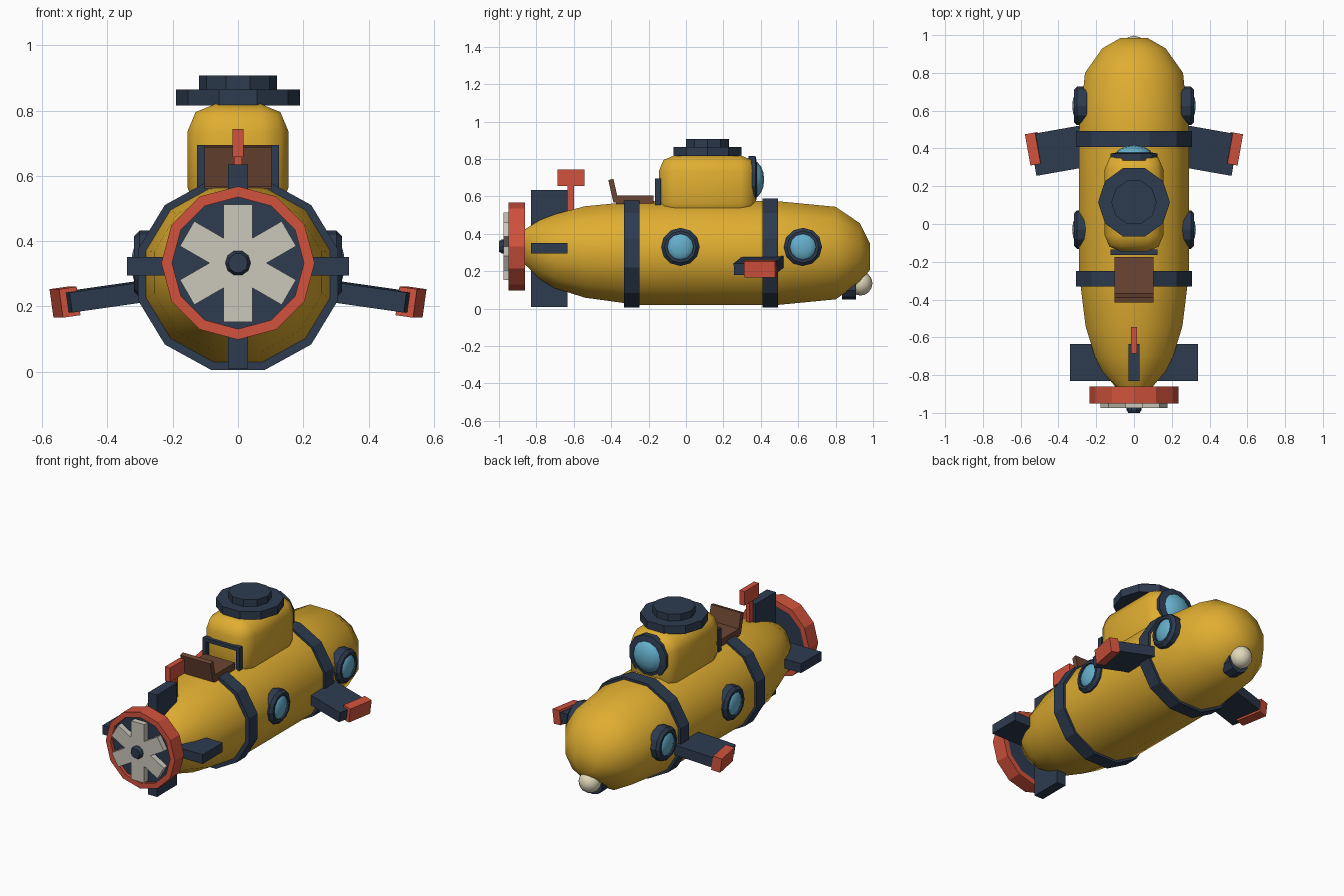
import bpy, bmesh
from math import sin, cos, pi, radians
from mathutils import Vector, Euler

if "Cube" in bpy.data.objects:
    bpy.data.objects.remove(bpy.data.objects["Cube"])


def material(name, rgb):
    m = bpy.data.materials.new(name)
    m.use_nodes = True
    m.diffuse_color = (*rgb, 1)
    m.node_tree.nodes["Principled BSDF"].inputs["Base Color"].default_value = (*rgb, 1)
    return m


yellow = material("yellow paint", (0.74, 0.42, 0.03))
navy = material("navy metal", (0.026, 0.043, 0.078))
red = material("red paint", (0.64, 0.085, 0.046))
cream = material("pale blades", (0.60, 0.57, 0.50))
lamp_white = material("lamp cream", (0.76, 0.70, 0.50))
blue = material("blue glass", (0.13, 0.43, 0.60))
brown = material("brown wood", (0.15, 0.06, 0.033))


def finish(bm, name, mat, smooth=None):
    bmesh.ops.recalc_face_normals(bm, faces=bm.faces[:])
    mesh = bpy.data.meshes.new(name)
    bm.to_mesh(mesh)
    bm.free()
    ob = bpy.data.objects.new(name, mesh)
    bpy.context.collection.objects.link(ob)
    mesh.materials.append(mat)
    if smooth:
        bpy.ops.object.select_all(action='DESELECT')
        bpy.context.view_layer.objects.active = ob
        ob.select_set(True)
        bpy.ops.object.shade_smooth_by_angle(angle=radians(smooth))
    return ob


def box(name, size, loc, mat, rot=(0, 0, 0), bevel=0, segments=2, smooth=None):
    bm = bmesh.new()
    bmesh.ops.create_cube(bm, size=1)
    bmesh.ops.scale(bm, vec=size, verts=bm.verts)
    if bevel:
        bmesh.ops.bevel(bm, geom=bm.edges[:], offset=bevel, segments=segments,
                        profile=0.5, affect='EDGES')
    ob = finish(bm, name, mat, smooth)
    ob.location = loc
    ob.rotation_euler = rot
    return ob


def lathe(name, profile, sides, loc, axis, mat, phase=0, stretch=1, smooth=None, ring=False):
    """Turn (distance, radius[, rise]) points about an axis; ring joins last to first."""
    bm = bmesh.new()
    loops = []
    for p in profile:
        t, r = p[0], p[1]
        rise = p[2] if len(p) > 2 else 0
        loop = []
        for i in range(sides):
            a = 2 * pi * (i + phase) / sides
            u, v = r * cos(a) * stretch, r * sin(a) + rise
            co = {'X': (t, u, v), 'Y': (u, t, v), 'Z': (u, v, t)}[axis]
            loop.append(bm.verts.new(Vector(co) + Vector(loc)))
        loops.append(loop)
    pairs = list(zip(loops, loops[1:]))
    if ring:
        pairs.append((loops[-1], loops[0]))
    else:
        bm.faces.new(loops[0])
        bm.faces.new(loops[-1])
    for a, b in pairs:
        for i in range(sides):
            j = (i + 1) % sides
            bm.faces.new((a[i], a[j], b[j], b[i]))
    return finish(bm, name, mat, smooth)


def dome(name, radii, loc, mat):
    bm = bmesh.new()
    bmesh.ops.create_uvsphere(bm, u_segments=12, v_segments=8, radius=1)
    bmesh.ops.scale(bm, vec=radii, verts=bm.verts)
    bmesh.ops.translate(bm, vec=loc, verts=bm.verts)
    return finish(bm, name, mat, 60)


# Hull with tapered stern and rounded nose, plus its two bands
hull = [(-0.87, 0.09, 0.035), (-0.78, 0.165, 0.018), (-0.70, 0.205, 0.01), (-0.54, 0.253, 0.006),
        (-0.25, 0.288), (0.48, 0.288), (0.80, 0.256), (0.93, 0.165, 0), (0.985, 0.07, -0.02)]
lathe("hull", hull, 12, (0, 0, 0.297), 'Y', yellow, 0.5, 1.05, 50)
for name, y in (("rear_band", -0.29), ("front_band", 0.45)):
    lathe(name, [(-0.042, 0.27), (-0.042, 0.302), (0.042, 0.302), (0.042, 0.27)],
          12, (0, y, 0.297), 'Y', navy, 0.5, 1.05, ring=True)

# Tower and hatch
box("tower", (0.31, 0.52, 0.34), (0, 0.115, 0.65), yellow, bevel=0.085, smooth=60)
lathe("hatch_rim", [(0.815, 0.19), (0.865, 0.19)], 10, (0, 0.115, 0), 'Z', navy)
lathe("hatch_lid", [(0.865, 0.12), (0.907, 0.12)], 10, (0, 0.115, 0), 'Z', navy)

# Large tower window
lathe("tower_window_rim", [(0.335, 0.09), (0.335, 0.13), (0.372, 0.13), (0.38, 0.09)],
      12, (0, 0, 0.69), 'Y', navy, 0.5, ring=True)
dome("tower_window", (0.1, 0.058, 0.1), (0, 0.36, 0.69), blue)

# Doorway frame behind the seat
for s in (-1, 1):
    box("door_post", (0.022, 0.03, 0.14), (s * 0.114, -0.15, 0.625), navy)
box("door_lintel", (0.25, 0.03, 0.022), (0, -0.15, 0.684), navy)

# Seat
box("seat", (0.205, 0.2, 0.045), (0, -0.275, 0.582), brown)
box("seat_back", (0.205, 0.028, 0.125), (0, -0.388, 0.63), brown, (radians(13), 0, 0))

# Periscope
box("periscope_post", (0.024, 0.034, 0.2), (0, -0.617, 0.57), red)
box("periscope_head", (0.034, 0.142, 0.086), (0, -0.615, 0.7), red)

# Tail fins
box("vertical_tail_fin", (0.06, 0.196, 0.627), (0, -0.732, 0.322), navy)
box("horizontal_tail_fin", (0.68, 0.196, 0.057), (0, -0.732, 0.323), navy)

# Propeller in its duct
PROP_Z = 0.333
lathe("duct", [(-0.95, 0.202), (-0.95, 0.235), (-0.86, 0.235), (-0.86, 0.202)],
      12, (0, 0, PROP_Z), 'Y', red, ring=True)
lathe("duct_plate", [(-0.93, 0.205), (-0.865, 0.205)], 12, (0, 0, PROP_Z), 'Y', navy)
for i in range(6):
    a = i * pi / 3
    box("blade", (0.088, 0.035, 0.18), (0.09 * sin(a), -0.9575, PROP_Z + 0.09 * cos(a)),
        cream, (0, a, 0))
lathe("propeller_hub", [(-1.0, 0.03), (-0.985, 0.039), (-0.9, 0.039)], 10,
      (0, 0, PROP_Z), 'Y', navy)

# Portholes and dive planes on both sides
for s, side in ((1, "left"), (-1, "right")):
    for y in (-0.03, 0.625):
        lathe(side + "_porthole_rim",
              [(s * 0.25, 0.07), (s * 0.25, 0.102), (s * 0.302, 0.102),
               (s * 0.318, 0.085), (s * 0.318, 0.07)],
              12, (0, y, 0.33), 'X', navy, ring=True)
        dome(side + "_porthole_glass", (0.03, 0.074, 0.074), (s * 0.297, y, 0.33), blue)
    turn = Euler((0, s * radians(8), -s * radians(10)))
    box(side + "_dive_plane", (0.29, 0.222, 0.062), (s * 0.39, 0.39, 0.232), navy, turn)
    box(side + "_dive_plane_tip", (0.055, 0.168, 0.088), (s * 0.53, 0.398, 0.213), red, turn)

# Nose lamp
lathe("lamp_housing", [(0.835, 0.07), (0.91, 0.07)], 10, (0, 0, 0.118), 'Y', navy, 0.5)
dome("lamp", (0.065, 0.065, 0.065), (0, 0.932, 0.135), lamp_white)
